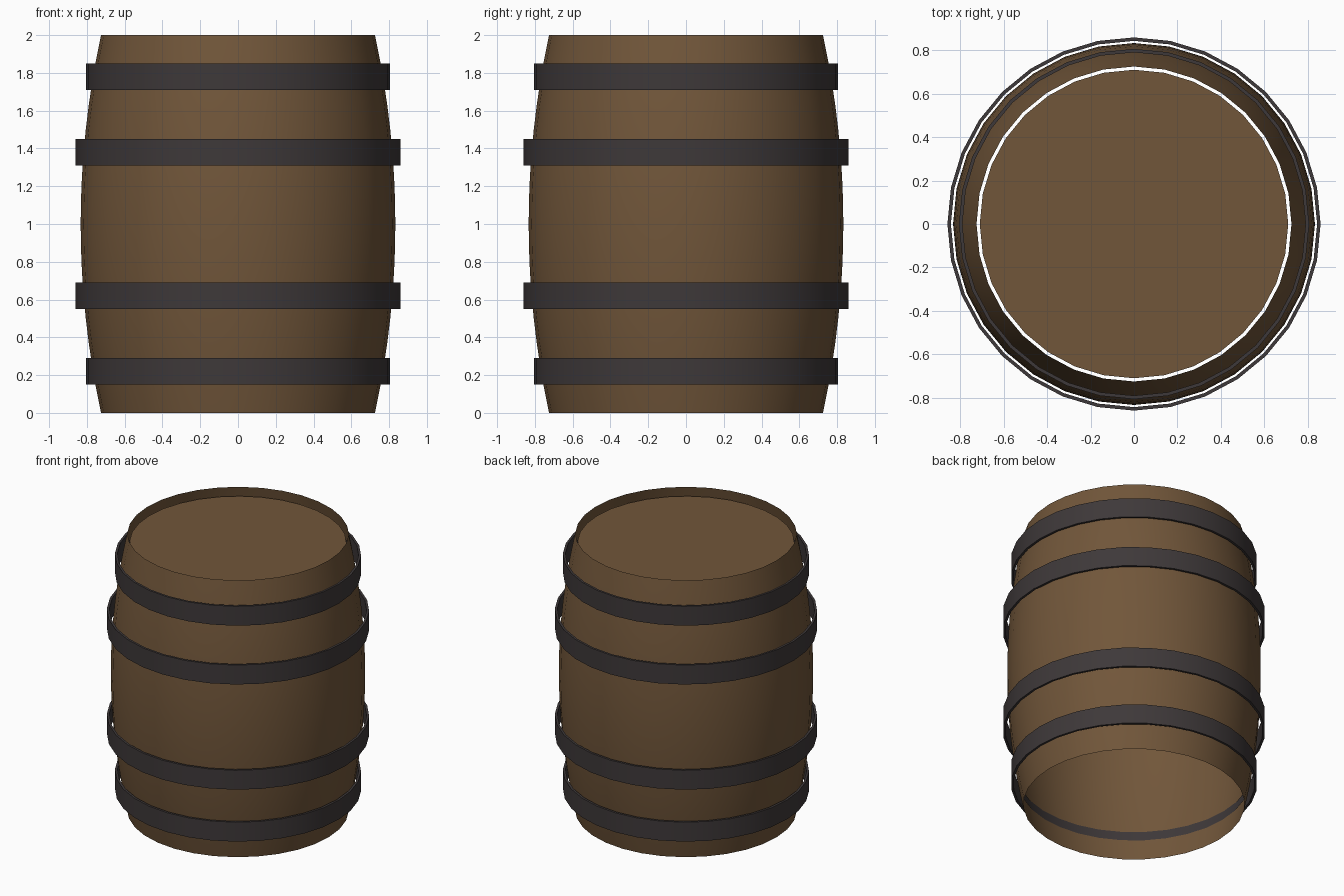
import bpy, bmesh, math

SIDES = 32

default = bpy.data.objects.get("Cube")
if default:
    bpy.data.objects.remove(default, do_unlink=True)


def material(name, colour):
    mat = bpy.data.materials.new(name)
    mat.use_nodes = True
    mat.diffuse_color = colour
    mat.node_tree.nodes["Principled BSDF"].inputs["Base Color"].default_value = colour
    return mat


wood = material("brown_wood", (0.165, 0.093, 0.042, 1))
iron = material("dark_iron", (0.048, 0.040, 0.041, 1))


def barrel_radius(z):
    return 0.833 - 0.108 * (z - 1) ** 2


def lathe(name, profile, mat, closed=False):
    """Turn (radius, height) points around the z axis."""
    bm = bmesh.new()
    rings = []
    for r, z in profile:
        ring = []
        for i in range(SIDES):
            a = math.tau * i / SIDES
            ring.append(bm.verts.new((r * math.cos(a), r * math.sin(a), z)))
        rings.append(ring)
    pairs = list(zip(rings, rings[1:]))
    if closed:
        pairs.append((rings[-1], rings[0]))
    for low, high in pairs:
        for i in range(SIDES):
            j = (i + 1) % SIDES
            bm.faces.new((low[i], low[j], high[j], high[i]))
    return finish(name, bm, mat)


def finish(name, bm, mat):
    mesh = bpy.data.meshes.new(name)
    bm.to_mesh(mesh)
    bm.free()
    mesh.materials.append(mat)
    obj = bpy.data.objects.new(name, mesh)
    bpy.context.collection.objects.link(obj)
    bpy.ops.object.select_all(action="DESELECT")
    obj.select_set(True)
    bpy.context.view_layer.objects.active = obj
    bpy.ops.object.shade_smooth_by_angle(angle=math.radians(35))
    return obj


# Bulging stave wall, a thin shell open at both ends
steps = 16
heights = [2 * i / steps for i in range(steps + 1)]
lathe("barrel_wall", [(barrel_radius(z), z) for z in heights], wood)

# Recessed lid, slightly smaller than the rim
bm = bmesh.new()
bmesh.ops.create_circle(bm, cap_ends=True, segments=SIDES, radius=0.71)
lid = finish("lid", bm, wood)
lid.location.z = 1.94

# Flat iron hoops standing just off the wall, mirrored about the middle
hoops = {"end": (0.15, 0.29, 0.806), "middle": (0.55, 0.69, 0.859)}
for kind, (low, high, outer) in hoops.items():
    inner = outer - 0.016
    for place, flip in (("lower", False), ("upper", True)):
        z0, z1 = (2 - high, 2 - low) if flip else (low, high)
        section = [(outer, z0), (outer, z1), (inner, z1), (inner, z0)]
        lathe(f"{place}_{kind}_hoop", section, iron, closed=True)

# Iron seating strip showing on the inside of the wall behind each end hoop
for place, z0, z1 in (("lower", 0.16, 0.23), ("upper", 1.77, 1.84)):
    strip = [(barrel_radius(z) - 0.004, z) for z in (z0, z1)]
    lathe(f"{place}_seating_strip", strip, iron)
